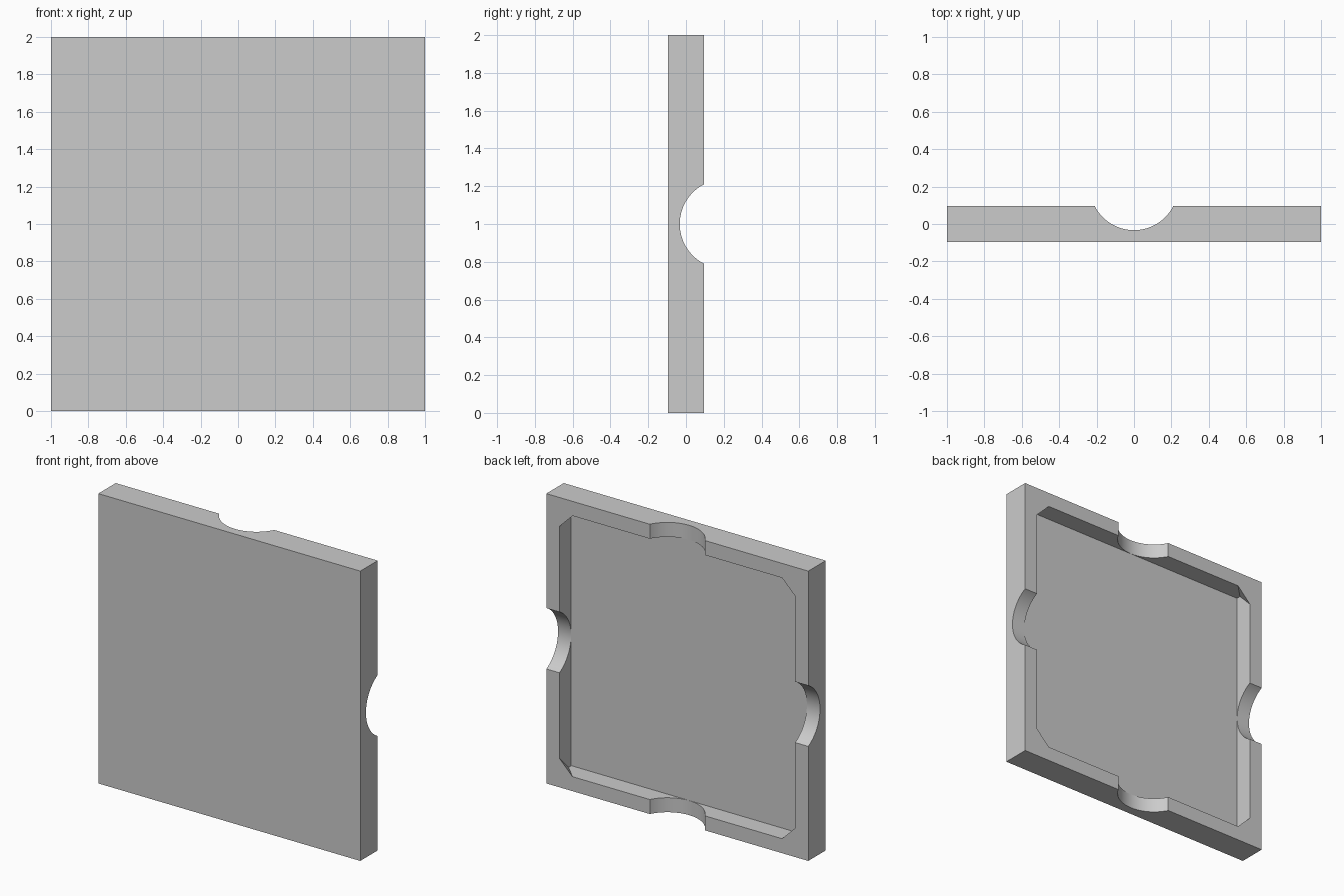
import bpy
import bmesh
from math import pi

old = bpy.data.objects.get("Cube")
if old:
    bpy.data.objects.remove(old, do_unlink=True)

BACK = 0.095        # half thickness of the tile
FLOOR = -0.034      # pocket floor
HALF = 0.9          # half width of the pocket
SLOPE = 0.1         # size of the sloped corner gussets
RADIUS = 0.236      # edge notch radius
NOTCH_Y = 0.203     # notch axis

grey = bpy.data.materials.new("light grey")
grey.use_nodes = True
grey.diffuse_color = (0.6, 0.6, 0.6, 1)
grey.node_tree.nodes["Principled BSDF"].inputs["Base Color"].default_value = (0.6, 0.6, 0.6, 1)


def carve(target, cutter):
    cutter.hide_render = True
    mod = target.modifiers.new(cutter.name, 'BOOLEAN')
    mod.operation = 'DIFFERENCE'
    mod.solver = 'EXACT'
    mod.object = cutter
    bpy.ops.object.select_all(action='DESELECT')
    target.select_set(True)
    bpy.context.view_layer.objects.active = target
    bpy.ops.object.modifier_apply(modifier=mod.name)
    bpy.data.objects.remove(cutter, do_unlink=True)


# Square tile
bpy.ops.mesh.primitive_cube_add(size=1, location=(0, 0, 1))
tile = bpy.context.object
tile.name = "square_tile"
tile.scale = (2, 2 * BACK, 2)
bpy.ops.object.transform_apply(location=False, rotation=False, scale=True)
tile.data.materials.append(grey)

# Pocket cutter: a box whose open corners are sliced off, leaving gussets
bm = bmesh.new()
for sx in (-1, 1):
    for sz in (-1, 1):
        x, z, top = sx * HALF, sz * HALF, BACK + SLOPE
        cut = 2 * SLOPE
        bm.verts.new((x, FLOOR, z))
        bm.verts.new((x, BACK - SLOPE, z))
        bm.verts.new((x - sx * cut, top, z))
        bm.verts.new((x, top, z - sz * cut))
bmesh.ops.convex_hull(bm, input=bm.verts)
bmesh.ops.dissolve_limit(bm, angle_limit=0.01, verts=bm.verts, edges=bm.edges)
bmesh.ops.recalc_face_normals(bm, faces=bm.faces)
mesh = bpy.data.meshes.new("pocket_cutter")
bm.to_mesh(mesh)
bm.free()
pocket = bpy.data.objects.new("pocket_cutter", mesh)
pocket.location.z = 1
bpy.context.collection.objects.link(pocket)
carve(tile, pocket)

# Round notches through the middle of all four rims
for name, rotation in (("upright_notch", (0, 0, 0)), ("level_notch", (0, pi / 2, 0))):
    bpy.ops.mesh.primitive_cylinder_add(vertices=96, radius=RADIUS, depth=2.4,
                                        location=(0, NOTCH_Y, 1), rotation=rotation)
    notch = bpy.context.object
    notch.name = name
    carve(tile, notch)

# One colour, smooth notches with crisp edges
tile.data.materials.clear()
tile.data.materials.append(grey)
for face in tile.data.polygons:
    face.material_index = 0
bpy.ops.object.select_all(action='DESELECT')
tile.select_set(True)
bpy.context.view_layer.objects.active = tile
bpy.ops.object.shade_smooth_by_angle(angle=pi / 6)
